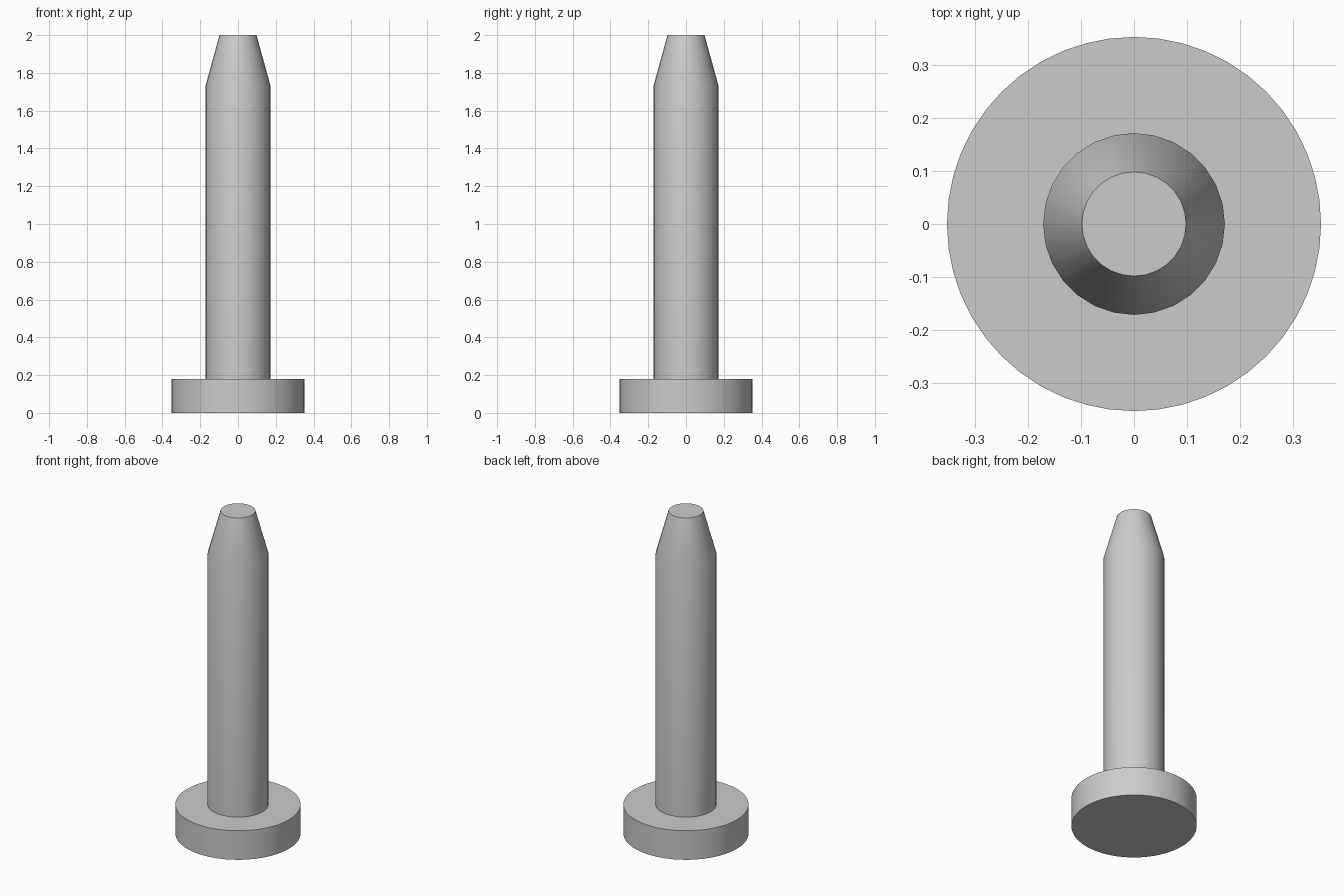
import bpy
import bmesh
from math import cos, sin, radians, tau

cube = bpy.data.objects.get("Cube")
if cube:
    bpy.data.objects.remove(cube, do_unlink=True)

# Single grey metal
GREY = (0.6, 0.6, 0.6, 1.0)
metal = bpy.data.materials.new("grey_metal")
metal.use_nodes = True
metal.diffuse_color = GREY
metal.node_tree.nodes["Principled BSDF"].inputs["Base Color"].default_value = GREY


def lathe(name, profile, sides):
    """Closed solid of revolution from (radius, height) points, bottom to top."""
    bm = bmesh.new()
    rings = [[bm.verts.new((r * cos(tau * i / sides), r * sin(tau * i / sides), z))
              for i in range(sides)] for r, z in profile]
    for low, high in zip(rings, rings[1:]):
        for i in range(sides):
            j = (i + 1) % sides
            bm.faces.new((low[i], low[j], high[j], high[i]))
    bm.faces.new(rings[0][::-1])
    bm.faces.new(rings[-1])
    mesh = bpy.data.meshes.new(name)
    bm.to_mesh(mesh)
    bm.free()
    mesh.materials.append(metal)
    obj = bpy.data.objects.new(name, mesh)
    bpy.context.collection.objects.link(obj)
    bpy.ops.object.select_all(action="DESELECT")
    obj.select_set(True)
    bpy.context.view_layer.objects.active = obj
    bpy.ops.object.shade_smooth_by_angle(angle=radians(30))
    return obj


BASE_TOP = 0.18

# Round foot disc
lathe("base_disc", [(0.352, 0), (0.352, BASE_TOP)], 48)

# Straight shaft with tapered flat tip, seated slightly into the disc
lathe("tapered_shaft", [(0.171, BASE_TOP - 0.02), (0.171, 1.735), (0.098, 2)], 28)
